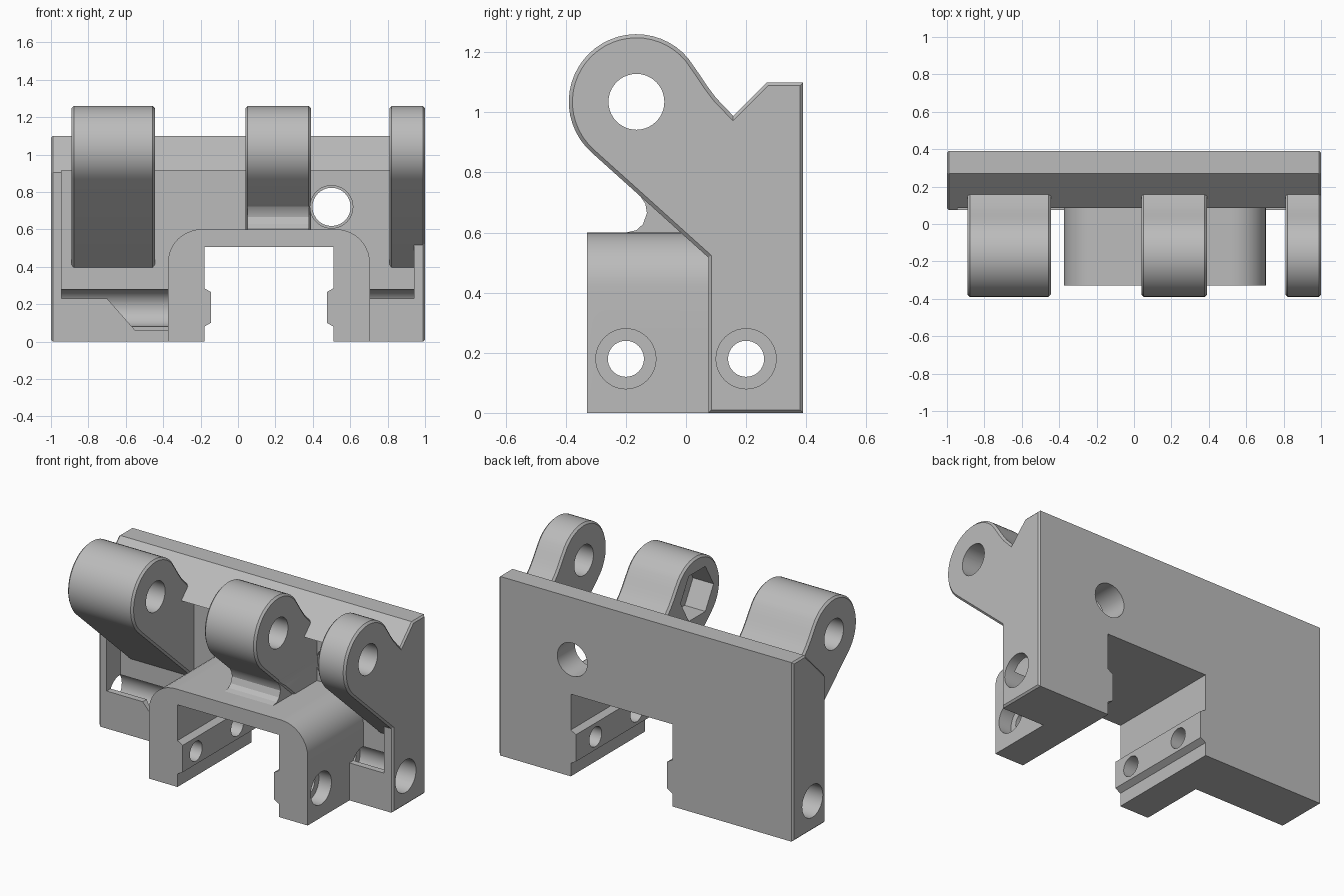
import bpy, bmesh, math
from mathutils import Vector

if "Cube" in bpy.data.objects:
    bpy.data.objects.remove(bpy.data.objects["Cube"])

grey = bpy.data.materials.new("plain_grey")
grey.use_nodes = True
grey.diffuse_color = (0.5, 0.5, 0.5, 1)
grey.node_tree.nodes["Principled BSDF"].inputs["Base Color"].default_value = (0.5, 0.5, 0.5, 1)


def arc(cx, cy, r, start, end, n):
    """Points along an arc, angles in degrees."""
    angles = [math.radians(start + (end - start) * i / n) for i in range(n + 1)]
    return [(cx + r * math.cos(a), cy + r * math.sin(a)) for a in angles]


def circle(cx, cy, r, n=40, turn=0):
    return arc(cx, cy, r, turn, turn + 360, n)[:-1]


def prism(name, pts, axis, lo, hi, bevel=0):
    """Extrude a (y, z) profile along x, or an (x, z) profile along y."""
    bm = bmesh.new()
    place = (lambda p, t: (t, p[0], p[1])) if axis == "x" else (lambda p, t: (p[0], t, p[1]))
    cap = bm.faces.new([bm.verts.new(place(p, lo)) for p in pts])
    ext = bmesh.ops.extrude_face_region(bm, geom=[cap], use_keep_orig=True)
    far = [g for g in ext["geom"] if isinstance(g, bmesh.types.BMFace)][0]
    step = Vector(place((0, 0), hi - lo))
    bmesh.ops.translate(bm, vec=step, verts=far.verts)
    bmesh.ops.recalc_face_normals(bm, faces=bm.faces)
    if bevel:
        bmesh.ops.bevel(bm, geom=list(set(cap.edges) | set(far.edges)),
                        offset=bevel, segments=1, affect="EDGES")
    mesh = bpy.data.meshes.new(name)
    bm.to_mesh(mesh)
    bm.free()
    mesh.materials.append(grey)
    ob = bpy.data.objects.new(name, mesh)
    bpy.context.collection.objects.link(ob)
    return ob


def cut(ob, cutters):
    bpy.context.view_layer.objects.active = ob
    for c in cutters:
        mod = ob.modifiers.new("cut", "BOOLEAN")
        mod.operation, mod.solver, mod.object = "DIFFERENCE", "EXACT", c
        bpy.ops.object.modifier_apply(modifier=mod.name)


# Cutter: channel with a raised rail on each side wall
mid = 0.165
half = [(0.345, 0.505), (0.345, 0.285), (0.31, 0.265), (0.31, 0.1), (0.345, 0.08), (0.345, -0.1)]
channel = prism("channel_cutter", [(mid + x, z) for x, z in half]
                + [(mid - x, z) for x, z in reversed(half)], "y", -0.6, 0.6)

# Cutter: shallow pocket in the front of the plate
pocket = prism("pocket_cutter", [
    (-0.945, 0.915), (-0.945, 0.23), (-0.7, 0.23), (-0.55, 0.06), (-0.3, 0.06), (-0.3, 0.3),
    (0.6, 0.3), (0.6, 0.23), (0.94, 0.23), (0.94, 0.915)], "y", -0.1, 0.21)

# Cutters: screw bores with wide outer ends
screws = []
for y in (-0.2, 0.2):
    screws += [prism("screw_cutter", circle(y, 0.18, 0.06), "x", -1.1, 1.1),
               prism("head_cutter", circle(y, 0.18, 0.1), "x", 0.62, 1.1),
               prism("head_cutter", circle(y, 0.18, 0.1), "x", -1.1, -0.28)]

# Cutters: hinge pin, nut trap and cable hole
pin_y, pin_z = -0.165, 1.035
pin = prism("pin_cutter", circle(pin_y, pin_z, 0.093), "x", -1.1, 1.1)
nut = prism("nut_cutter", circle(pin_y, pin_z, 0.16, 6), "x", -0.05, 0.18)
cable = prism("cable_cutter", circle(0.5, 0.72, 0.102), "y", 0, 0.6)
relief = prism("relief_cutter", circle(0.5, 0.72, 0.114), "y", -0.5, 0.22)

# Back plate with sloped top
plate = prism("back_plate", [(0.39, 0), (0.39, 1.1), (0.27, 1.1), (0.075, 0.905), (0.075, 0)],
              "x", -1, 1, 0.01)
cut(plate, [pocket, channel] + screws + [cable, relief])

# Arched bridge
bridge = prism("bridge", [(-0.375, 0)] + arc(-0.195, 0.42, 0.18, 180, 90, 10)
               + arc(0.525, 0.42, 0.18, 90, 0, 10) + [(0.705, 0)], "y", -0.33, 0.3)
cut(bridge, [channel] + screws)

# Hinge lugs
lug_profile = arc(pin_y, pin_z, 0.225, 228, 40, 26) + [
    (0.04, 1.133), (0.07, 1.088), (0.1, 1.048), (0.165, 0.98), (0.3, 0.98), (0.3, 0.314)]
lugs = {"right_lug": (-0.89, -0.445), "middle_lug": (0.04, 0.39), "left_lug": (0.81, 1)}
parts = [plate, bridge]
for name, (lo, hi) in lugs.items():
    lug = prism(name, lug_profile, "x", lo, hi, 0.012)
    cut(lug, [pin] + ([nut, relief, channel] if name == "middle_lug" else []))
    parts.append(lug)

# Curved foot joining the middle lug to the bridge
parts.append(prism("middle_lug_foot", [
    (-0.155, 0.725), (-0.135, 0.695), (-0.13, 0.665), (-0.143, 0.628), (-0.165, 0.608),
    (-0.2, 0.6), (-0.2, 0.58), (0.1, 0.58), (0.1, 0.7)], "x", 0.05, 0.38))

# Remove the cutters and shade the parts
for c in [channel, pocket, pin, nut, cable, relief] + screws:
    bpy.data.objects.remove(c)
bpy.ops.object.select_all(action="DESELECT")
for ob in parts:
    ob.select_set(True)
bpy.context.view_layer.objects.active = plate
bpy.ops.object.shade_smooth_by_angle(angle=math.radians(25))
